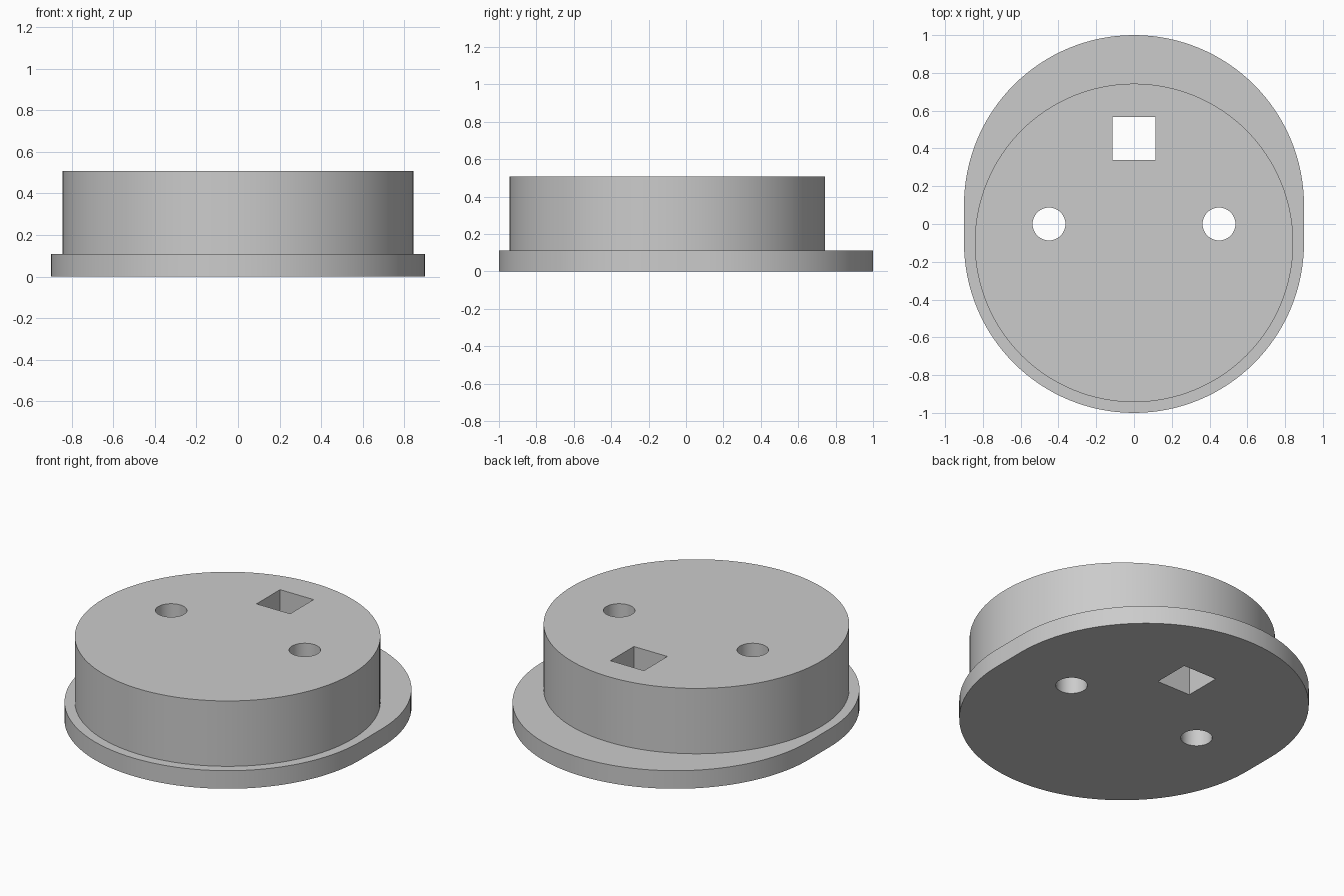
import bpy, bmesh
from math import pi, sin, cos, radians

if "Cube" in bpy.data.objects:
    bpy.data.objects.remove(bpy.data.objects["Cube"])

grey = bpy.data.materials.new("light grey")
grey.use_nodes = True
colour = (0.6, 0.6, 0.6, 1)
grey.diffuse_color = colour
grey.node_tree.nodes["Principled BSDF"].inputs["Base Color"].default_value = colour


def arc(x, y, r, start, end, steps):
    angles = [start + (end - start) * i / steps for i in range(steps + 1)]
    return [(x + r * cos(a), y + r * sin(a)) for a in angles]


def circle(x, y, r, steps):
    return arc(x, y, r, 0, 2 * pi, steps)[:-1]


def prism(name, outline, bottom, top):
    """Extrude a closed outline from bottom to top."""
    bm = bmesh.new()
    face = bm.faces.new([bm.verts.new((x, y, bottom)) for x, y in outline])
    grown = bmesh.ops.extrude_face_region(bm, geom=[face])["geom"]
    for v in grown:
        if isinstance(v, bmesh.types.BMVert):
            v.co.z = top
    bmesh.ops.recalc_face_normals(bm, faces=bm.faces)
    mesh = bpy.data.meshes.new(name)
    bm.to_mesh(mesh)
    bm.free()
    mesh.materials.append(grey)
    obj = bpy.data.objects.new(name, mesh)
    bpy.context.collection.objects.link(obj)
    return obj


# Rounded oblong flange and the round boss near its front
flange_outline = arc(0, 0.1, 0.9, 0, pi, 64) + arc(0, -0.1, 0.9, pi, 2 * pi, 64)
body = prism("flanged_plug", flange_outline, 0, 0.11)
boss = prism("round_boss", circle(0, -0.1, 0.843, 128), 0.05, 0.508)

# Through holes: two round ones and a square one
s = 0.113
square = [(-s, 0.34), (s, 0.34), (s, 0.566), (-s, 0.566)]
tools = [("UNION", boss), ("DIFFERENCE", prism("square_hole_cutter", square, -0.2, 0.8))]
for side, x in (("left", 0.45), ("right", -0.45)):
    cutter = prism(side + "_hole_cutter", circle(x, 0, 0.087, 48), -0.2, 0.8)
    tools.append(("DIFFERENCE", cutter))

bpy.context.view_layer.objects.active = body
for operation, tool in tools:
    tool.hide_render = True
    mod = body.modifiers.new(tool.name, "BOOLEAN")
    mod.operation, mod.solver, mod.object = operation, "EXACT", tool
    bpy.ops.object.modifier_apply(modifier=mod.name)
    bpy.data.objects.remove(tool)

# Smooth the curved walls, keep the rims sharp
bpy.ops.object.select_all(action="DESELECT")
body.select_set(True)
bpy.ops.object.shade_smooth_by_angle(angle=radians(30))
